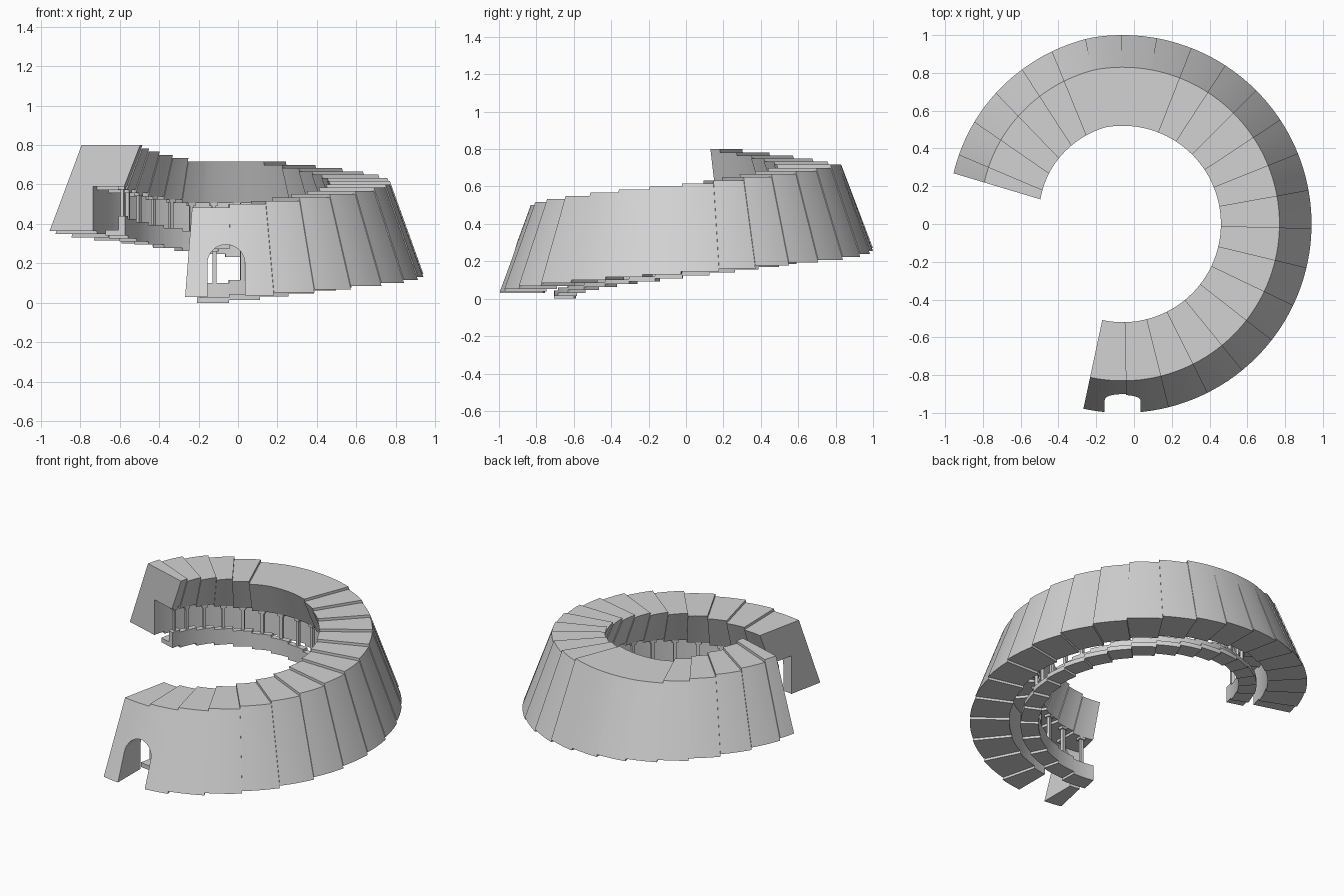
import bpy, bmesh, math

if "Cube" in bpy.data.objects:
    bpy.data.objects.remove(bpy.data.objects["Cube"])

CX = -0.06  # centre of the spiral

stone = bpy.data.materials.new("grey_stone")
stone.diffuse_color = (0.65, 0.65, 0.65, 1)
stone.use_nodes = True
stone.node_tree.nodes["Principled BSDF"].inputs["Base Color"].default_value = stone.diffuse_color

# angles (degrees) at which each stepped section begins
EDGES = [-102, -88.8, -76, -63.4, -50.8, -38, -25.6, -13.5, -1.5, 10.2, 21.8,
         33.4, 45, 57, 68.6, 79.5, 90.4, 101.3, 112.2, 123, 134, 145.4, 157, 163.3]
N = len(EDGES) - 1


def shift(a):
    """The spiral tightens towards its upper end."""
    return -0.065 * max(0.0, (a - 100) / 63)


def point(r, a, z):
    t = math.radians(a)
    r += shift(a)
    return (CX + r * math.cos(t), r * math.sin(t), z)


def sweep(bm, profile, a0, a1, steps=5):
    """Closed solid: an (r, z) profile swept from angle a0 to a1."""
    rings = []
    for k in range(steps + 1):
        a = a0 + (a1 - a0) * k / steps
        rings.append([bm.verts.new(point(r, a, z)) for r, z in profile])
    n = len(profile)
    for p, q in zip(rings, rings[1:]):
        for j in range(n):
            bm.faces.new((p[j], p[(j + 1) % n], q[(j + 1) % n], q[j]))
    bm.faces.new(rings[0][::-1])
    bm.faces.new(rings[-1])


def finish(name, bm):
    bmesh.ops.recalc_face_normals(bm, faces=bm.faces[:])
    mesh = bpy.data.meshes.new(name)
    bm.to_mesh(mesh)
    bm.free()
    mesh.materials.append(stone)
    ob = bpy.data.objects.new(name, mesh)
    bpy.context.collection.objects.link(ob)
    return ob


def smooth(ob):
    bpy.ops.object.select_all(action='DESELECT')
    ob.select_set(True)
    bpy.context.view_layer.objects.active = ob
    bpy.ops.object.shade_smooth_by_angle(angle=math.radians(20))


def top_z(i):
    # the back sections share one level roof
    k = i if i <= 14 else max(14, i - 3)
    return 0.484 + 0.0166 * k


def wall_base(i):
    return 0.03 + 0.0155 * max(0.0, i - 0.5)


def wall_profile(i):
    t, b = top_z(i), wall_base(i)
    return [(1.0, b), (0.83, t), (0.52, t), (0.605, t - 0.21), (0.77, t - 0.21), (0.77, b)]


# arched doorway cutter
bm = bmesh.new()
arch = [(-0.095, -0.1), (0.095, -0.1)]
arch += [(0.095 * math.cos(math.pi * k / 16), 0.2 + 0.095 * math.sin(math.pi * k / 16))
         for k in range(17)]
front = [bm.verts.new((CX + x, -1.1, z)) for x, z in arch]
back = [bm.verts.new((CX + x, -0.752, z)) for x, z in arch]
bm.faces.new(front)
bm.faces.new(back[::-1])
for j in range(len(arch)):
    k = (j + 1) % len(arch)
    bm.faces.new((front[j], back[j], back[k], front[k]))
cutter = finish("doorway_cutter", bm)
cutter.hide_render = True
cutter.hide_viewport = True

# stepped sections of sloping wall and roof
for i in range(N):
    bm = bmesh.new()
    sweep(bm, wall_profile(i), EDGES[i], EDGES[i + 1])
    ob = finish("wall_section_%02d" % (i + 1), bm)
    smooth(ob)
    if i < 2:
        mod = ob.modifiers.new("doorway", 'BOOLEAN')
        mod.operation = 'DIFFERENCE'
        mod.solver = 'EXACT'
        mod.object = cutter

# inner walkway kerb: floor strip with a raised inner edge
bm = bmesh.new()
for i in range(N):
    z = 0.0155 * i
    sweep(bm, [(0.60, z), (0.705, z), (0.705, z + 0.028), (0.635, z + 0.028),
               (0.635, z + 0.10), (0.60, z + 0.10)], EDGES[i], EDGES[i + 1])
smooth(finish("walkway_kerb", bm))

# slim posts from kerb to roof, each with a small cap
posts, caps = bmesh.new(), bmesh.new()
for i in range(N):
    a = (EDGES[i] + EDGES[i + 1]) / 2
    z0, z1 = 0.0155 * i + 0.09, top_z(i) - 0.205
    sweep(posts, [(0.612, z0), (0.63, z0), (0.63, z1), (0.612, z1)], a - 0.9, a + 0.9, 1)
    sweep(caps, [(0.606, z1 - 0.02), (0.64, z1 - 0.02), (0.64, z1), (0.606, z1)],
          a - 1.8, a + 1.8, 1)
finish("gallery_posts", posts)
finish("post_caps", caps)
